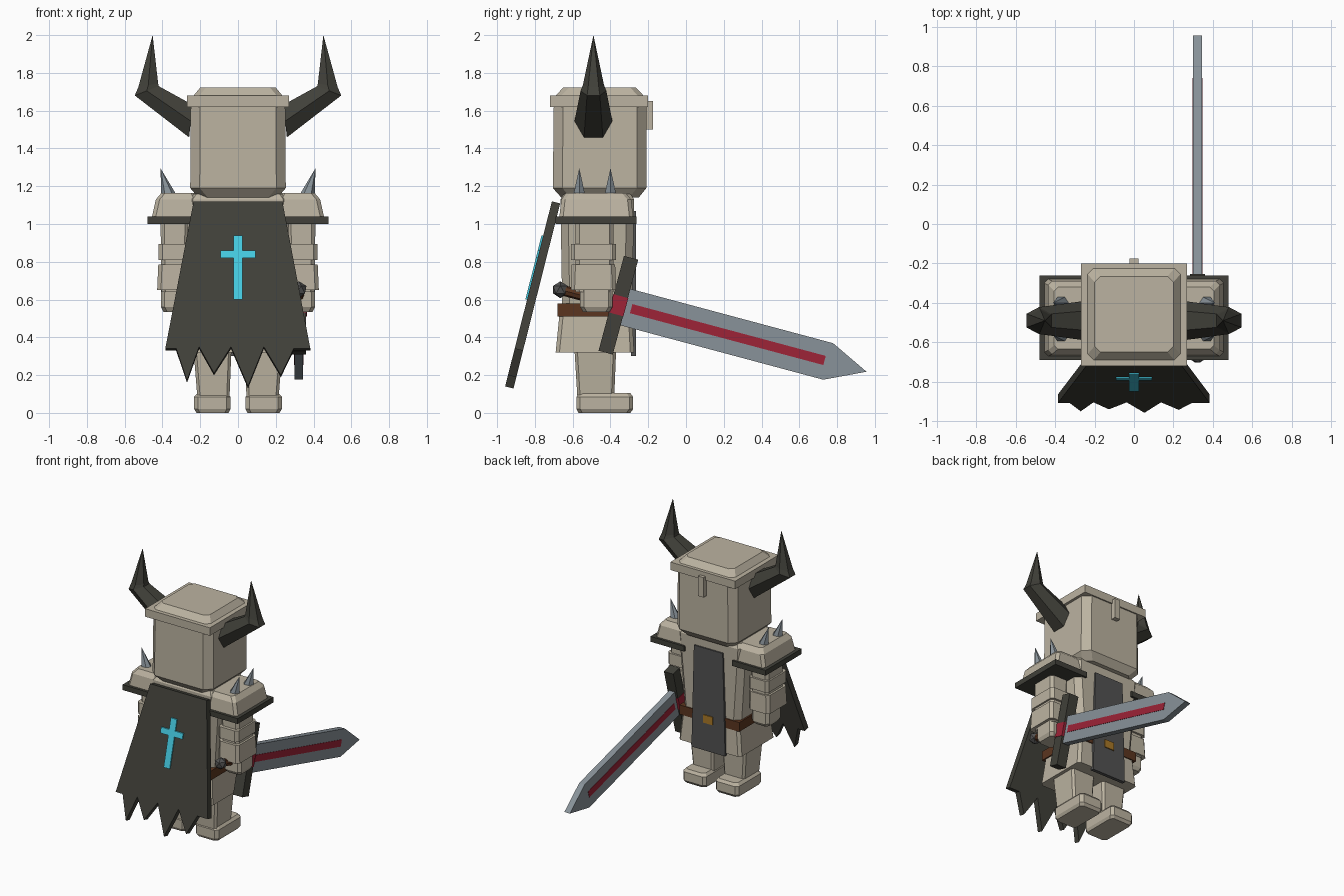
import bpy, bmesh, math
from mathutils import Vector

if "Cube" in bpy.data.objects:
    bpy.data.objects.remove(bpy.data.objects["Cube"])


def mat(name, r, g, b):
    m = bpy.data.materials.new(name)
    m.diffuse_color = (r, g, b, 1)
    m.use_nodes = True
    m.node_tree.nodes["Principled BSDF"].inputs["Base Color"].default_value = m.diffuse_color
    return m


STONE = mat("stone_armour", 0.50, 0.45, 0.355)
BLACK = mat("charcoal", 0.052, 0.051, 0.041)
GREY = mat("dark_grey", 0.085, 0.085, 0.085)
STEEL = mat("steel", 0.25, 0.29, 0.32)
RED = mat("crimson", 0.34, 0.017, 0.038)
CYAN = mat("cyan", 0.06, 0.60, 0.76)
BROWN = mat("leather", 0.105, 0.036, 0.014)
GOLD = mat("gold", 0.40, 0.19, 0.02)


def finish(name, bm, m):
    bmesh.ops.recalc_face_normals(bm, faces=bm.faces)
    me = bpy.data.meshes.new(name)
    bm.to_mesh(me)
    bm.free()
    me.materials.append(m)
    ob = bpy.data.objects.new(name, me)
    bpy.context.collection.objects.link(ob)
    return ob


def loft(name, rings, m):
    """Skin a list of equal-length point rings and cap both ends."""
    bm = bmesh.new()
    vs = [[bm.verts.new(p) for p in r] for r in rings]
    n = len(vs[0])
    for a, b in zip(vs, vs[1:]):
        for i in range(n):
            j = (i + 1) % n
            bm.faces.new((a[i], a[j], b[j], b[i]))
    bm.faces.new(vs[0])
    bm.faces.new(vs[-1])
    bmesh.ops.remove_doubles(bm, verts=bm.verts, dist=1e-4)
    return finish(name, bm, m)


def block(name, levels, m, c=0.0, s=1):
    """Stack of corner-cut rectangles: levels are (z, x0, x1, y0, y1)."""
    rings = []
    for z, x0, x1, y0, y1 in levels:
        if c:
            r = [(x0 + c, y0), (x1 - c, y0), (x1, y0 + c), (x1, y1 - c),
                 (x1 - c, y1), (x0 + c, y1), (x0, y1 - c), (x0, y0 + c)]
        else:
            r = [(x0, y0), (x1, y0), (x1, y1), (x0, y1)]
        rings.append([(s * x, y, z) for x, y in r])
    return loft(name, rings, m)


def prism(name, pts, off, m):
    off = Vector(off)
    return loft(name, [pts, [Vector(p) + off for p in pts]], m)


# helmet
block("helmet", [(1.14, -.21, .21, -.66, -.25), (1.19, -.253, .253, -.705, -.21),
                 (1.63, -.25, .25, -.70, -.21)], STONE, 0.05)
block("helmet_brim", [(1.62, -.27, .27, -.72, -.20), (1.68, -.27, .27, -.72, -.20)], STONE)
block("helmet_top", [(1.68, -.235, .235, -.69, -.225), (1.722, -.20, .20, -.65, -.265)], STONE, 0.03)
block("helmet_knob", [(1.50, -.023, .023, -.23, -.175), (1.65, -.023, .023, -.23, -.175)], STONE)

# torso, belt, skirt, tabard
block("torso", [(.55, -.235, .235, -.655, -.285), (1.13, -.28, .28, -.665, -.275),
                (1.16, -.26, .26, -.645, -.295)], STONE, 0.04)
block("belt", [(.51, -.25, .25, -.68, -.277), (.58, -.25, .25, -.68, -.277)], BROWN)
block("skirt", [(.32, -.26, .26, -.69, -.275), (.52, -.24, .24, -.67, -.285)], STONE, 0.02)
prism("tabard", [(-.14, -.29, .30), (.14, -.29, .30), (.12, -.29, 1.07), (-.12, -.29, 1.07)],
      (0, .025, 0), GREY)
prism("buckle", [(-.04, -.267, .51), (.04, -.267, .51), (.04, -.267, .57), (-.04, -.267, .57)],
      (0, .009, 0), GOLD)


def horn_ring(x, z, half, ry, tilt):
    out = []
    for i in range(6):
        a = math.tau * i / 6
        k = half * math.sin(a) / 0.866
        out.append((x - k * math.sin(tilt), -.49 + ry * math.cos(a), z + k * math.cos(tilt)))
    return out


def flip(ring, s):
    return [(s * x, y, z) for x, y, z in ring]


for s, side in ((1, "right"), (-1, "left")):
    # horn: thick lower part, bent into a sharp tip
    rings = [horn_ring(.25, 1.545, .087, .10, .1), horn_ring(.483, 1.705, .068, .068, 1.2),
             horn_ring(.475, 1.735, .053, .056, 1.4), horn_ring(.452, 2.0, .0, .0, 1.4)]
    loft(side + "_horn", [flip(r, s) for r in rings], BLACK)

    # shoulder guard with dark rim and two spikes
    block(side + "_shoulder_rim", [(1.0, .20, .48, -.69, -.262), (1.04, .20, .48, -.69, -.262)], BLACK, 0, s)
    block(side + "_shoulder", [(1.04, .20, .455, -.67, -.28), (1.13, .21, .435, -.66, -.29),
                               (1.165, .23, .405, -.635, -.32)], STONE, 0.02, s)
    for k, y in enumerate((-.565, -.40)):
        base = [(.365 + .042 * math.cos(math.tau * i / 6), y + .037 * math.sin(math.tau * i / 6),
                 1.15) for i in range(6)]
        loft(f"{side}_spike_{k + 1}", [flip(base, s), [(s * .41, y, 1.295)] * 6], STEEL)

    # arm: sleeve, two bands, fist
    block(side + "_arm", [(.64, .27, .405, -.585, -.385), (1.01, .26, .41, -.585, -.385)], STONE, 0.02, s)
    block(side + "_elbow_band", [(.81, .255, .42, -.61, -.37), (.895, .255, .42, -.61, -.37)], STONE, 0.02, s)
    block(side + "_cuff", [(.65, .255, .428, -.61, -.37), (.785, .255, .422, -.605, -.375)], STONE, 0.02, s)
    block(side + "_fist", [(.535, .28, .395, -.545, -.405), (.56, .265, .408, -.56, -.39),
                           (.66, .265, .408, -.56, -.39)], STONE, 0.02, s)

    # leg and boot
    block(side + "_leg", [(.08, .045, .215, -.575, -.38), (.33, .035, .235, -.59, -.37)], STONE, 0.015, s)
    block(side + "_boot", [(0, .05, .22, -.57, -.295), (.02, .04, .232, -.58, -.28),
                           (.085, .04, .232, -.58, -.28), (.105, .055, .215, -.565, -.295)], STONE, 0.02, s)

# cape, leaning backwards, with torn hem
def on_cape(x, z, d=0.0):
    return (x, -.71 + (z - 1.12) * .2526 + d, z)


hem = [(-.385, .34), (-.327, .34), (-.27, .17), (-.206, .35), (-.127, .21), (-.037, .35),
       (.053, .14), (.137, .35), (.227, .20), (.295, .34), (.383, .34)]
prism("cape", [on_cape(x, z) for x, z in [(-.235, 1.12)] + hem + [(.235, 1.12)]],
      (0, .044, -.011), BLACK)
w, h = .025, .092
cross = [(-w, .60), (w, .60), (w, .82), (h, .82), (h, .86), (w, .86),
         (w, .94), (-w, .94), (-w, .86), (-h, .86), (-h, .82), (-w, .82)]
prism("cape_cross", [on_cape(x, z, .001) for x, z in cross], (0, -.01, 0), CYAN)

# sword, built along a line sloping down from the hand
CA, SA = math.cos(math.radians(15)), math.sin(math.radians(15))
SX = .322


def sword(name, pts, half, m):
    ring = [(SX - half, -.358 + u * CA + v * SA, .57 - u * SA + v * CA) for u, v in pts]
    return prism(name, ring, (2 * half, 0, 0), m)


def rect(u0, u1, v):
    return [(u0, -v), (u1, -v), (u1, v), (u0, v)]


sword("blade", [(0, -.1), (1.15, -.1), (1.36, 0), (1.15, .1), (0, .1)], .023, STEEL)
sword("blade_stripe", rect(.07, 1.13, .025), .026, RED)
sword("crossguard", rect(-.039, .039, .26), .039, BLACK)
sword("crossguard_band", rect(-.041, .041, .05), .043, RED)
grip = []
for u in (-.31, 0):
    grip.append([(SX + .028 * math.cos(a), -.358 + u * CA + .028 * math.sin(a) * SA,
                  .57 - u * SA + .028 * math.sin(a) * CA)
                 for a in [math.tau * i / 8 for i in range(8)]])
loft("grip", grip, BROWN)
bm = bmesh.new()
bmesh.ops.create_icosphere(bm, subdivisions=1, radius=.045)
finish("pommel", bm, GREY).location = (SX, -.665, .652)
